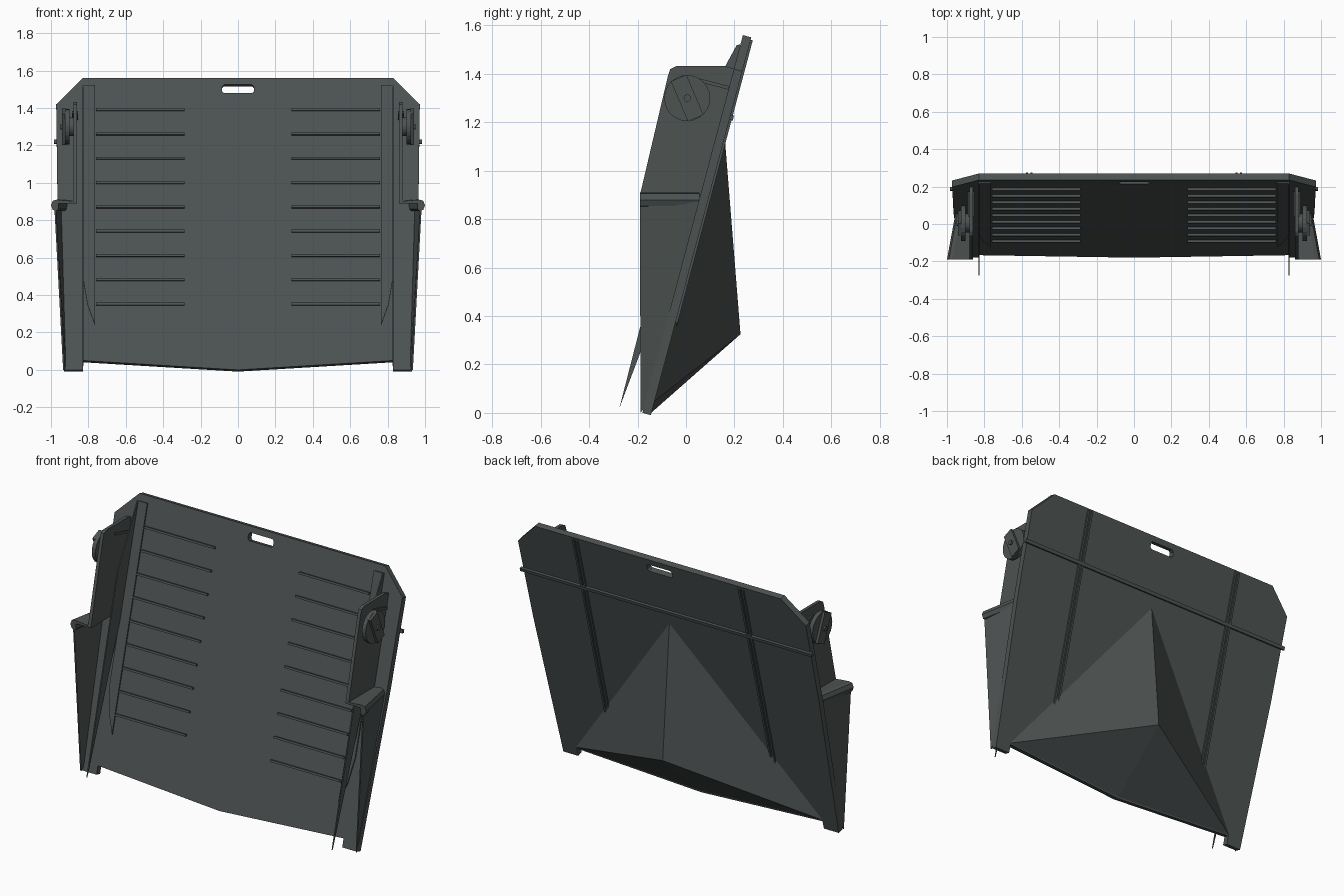
import bpy, bmesh, math
from mathutils import Vector, Matrix

old = bpy.data.objects.get("Cube")
if old:
    bpy.data.objects.remove(old)

paint = bpy.data.materials.new("dark_green_grey")
paint.use_nodes = True
COLOUR = (0.075, 0.087, 0.085, 1)
paint.diffuse_color = COLOUR
paint.node_tree.nodes["Principled BSDF"].inputs["Base Color"].default_value = COLOUR

NORMAL = Vector((0, 1, -0.266)).normalized()


def on_panel(x, z, depth=0.0):
    """Point on the sloping front face, moved backwards by depth."""
    return Vector((x, -0.18 + 0.266 * z, z)) + NORMAL * depth


def finish(name, bm):
    bmesh.ops.recalc_face_normals(bm, faces=bm.faces)
    mesh = bpy.data.meshes.new(name)
    bm.to_mesh(mesh)
    bm.free()
    mesh.materials.append(paint)
    obj = bpy.data.objects.new(name, mesh)
    bpy.context.collection.objects.link(obj)
    return obj


def loft(name, start, end):
    """Solid between two matching outlines."""
    bm = bmesh.new()
    a = [bm.verts.new(p) for p in start]
    b = [bm.verts.new(p) for p in end]
    bm.faces.new(a)
    bm.faces.new(b)
    for i in range(len(a)):
        j = (i + 1) % len(a)
        bm.faces.new((a[i], a[j], b[j], b[i]))
    return finish(name, bm)


def panel_strip(name, outline, d0, d1):
    """Flat piece lying on the sloping panel."""
    return loft(name, [on_panel(x, z, d0) for x, z in outline],
                [on_panel(x, z, d1) for x, z in outline])


def side_plate(name, outline, x0, x1):
    """Flat piece facing sideways, outline given in y and z."""
    return loft(name, [(x0, y, z) for y, z in outline],
                [(x1, y, z) for y, z in outline])


def rect(x0, x1, z0, z1):
    return [(x0, z0), (x1, z0), (x1, z1), (x0, z1)]


def disc(name, centre, radius, x0, x1, sides=24):
    ring = [(centre[0] + radius * math.cos(math.tau * i / sides),
             centre[1] + radius * math.sin(math.tau * i / sides)) for i in range(sides)]
    return side_plate(name, ring, x0, x1)


# Main sloping panel with a hand slot
half = [(0.83, 0.05), (0.83, 0.0), (0.93, 0.0), (0.965, 0.9), (0.972, 1.42), (0.83, 1.56)]
outline = [(0, 0)] + half + [(-x, z) for x, z in reversed(half)]
slot = [(-0.085, 1.49), (-0.075, 1.48), (0.075, 1.48), (0.085, 1.49),
        (0.085, 1.515), (0.075, 1.525), (-0.075, 1.525), (-0.085, 1.515)]
bm = bmesh.new()
edges = []
for loop in (outline, slot):
    vs = [bm.verts.new(on_panel(x, z)) for x, z in loop]
    edges += [bm.edges.new((vs[i], vs[(i + 1) % len(vs)])) for i in range(len(vs))]
bmesh.ops.triangle_fill(bm, edges=edges, use_beauty=True)
ext = bmesh.ops.extrude_face_region(bm, geom=bm.faces[:], use_keep_orig=True)
bmesh.ops.translate(bm, vec=NORMAL * 0.036,
                    verts=[g for g in ext["geom"] if isinstance(g, bmesh.types.BMVert)])
finish("main_panel", bm)

# Pyramid-shaped wedge on the back
bm = bmesh.new()
top = bm.verts.new(on_panel(0, 1.15, 0.035))
peak = bm.verts.new((0, 0.225, 0.325))
keel = bm.verts.new(on_panel(0, 0.008, 0.034))
for s in (-1, 1):
    corner = bm.verts.new(on_panel(s * 0.84, 0.055, 0.034))
    bm.faces.new((top, peak, corner))
    bm.faces.new((peak, keel, corner))
    bm.faces.new((top, corner, keel))
bmesh.ops.delete(bm, geom=[f for f in bm.faces if peak not in f.verts], context="FACES_ONLY")
finish("back_wedge", bm)

# Horizontal strip across the back
panel_strip("back_cross_strip", rect(-0.985, 0.985, 1.22, 1.24), 0.034, 0.05)

for s, side in ((1, "left"), (-1, "right")):
    # Grip ridges on the front
    for i in range(9):
        z = 0.35 + 0.13 * i
        panel_strip(f"{side}_grip_ridge_{i + 1}",
                    rect(s * 0.285, s * 0.76, z - 0.006, z + 0.006), -0.013, 0.002)

    # Long rail: flat flange and tapering upright blade
    panel_strip(f"{side}_rail_flange", [(s * 0.765, 0.24), (s * 0.765, 1.52), (s * 0.83, 1.52),
                                        (s * 0.83, 0.5), (s * 0.805, 0.35)], -0.008, 0.002)
    side_plate(f"{side}_rail_blade", [(0.23, 1.52), (0.21, 1.52), (0.02, 1.17),
                                      (-0.275, 0.02), (0.075, 0.95)], s * 0.825, s * 0.832)

    # Paired ribs on the back
    for k in (0.548, 0.572):
        panel_strip(f"{side}_back_rib", rect(s * (k - 0.006), s * (k + 0.006), 0.37, 1.55), 0.034, 0.045)

    # Upper side plate
    side_plate(f"{side}_upper_plate", [(0.06, 0.9), (-0.19, 0.9), (-0.075, 1.39), (-0.065, 1.42),
                                       (-0.04, 1.432), (0.16, 1.432), (0.205, 1.42)],
               s * 0.86, s * 0.88)
    side_plate(f"{side}_plate_brace", [(0.04, 1.37), (0.04, 1.385), (0.175, 1.35), (0.175, 1.335)],
               s * 0.855, s * 0.888)

    # Rolled ledge, narrowing towards the panel
    ledge = [(0.86, 0.9), (0.97, 0.91), (0.99, 0.905), (1.0, 0.88),
             (0.99, 0.855), (0.97, 0.85), (0.96, 0.86), (0.96, 0.89), (0.86, 0.89)]
    loft(f"{side}_ledge", [(s * x, -0.19, z) for x, z in ledge],
         [(s * (x - 0.045 * (x > 0.9)), 0.055, z) for x, z in ledge])

    # Flared lower side wall
    wall = [(0.982, -0.19, 0.87), (0.935, -0.188, 0.0), (0.928, -0.165, 0.03), (0.952, 0.06, 0.87)]
    loft(f"{side}_lower_wall", [(s * x, y, z) for x, y, z in wall],
         [(s * (x - 0.008), y, z) for x, y, z in wall])

    # Round latch with a slanting strap and pin
    hub = (0.005, 1.3)
    disc(f"{side}_latch_disc", hub, 0.095, s * 0.9, s * 0.925)
    disc(f"{side}_latch_hub", hub, 0.05, s * 0.875, s * 0.905)
    turn = Matrix.Rotation(math.radians(23), 2)
    strap = [turn @ Vector(p) + Vector(hub) for p in rect(-0.035, 0.035, -0.09, 0.09)]
    side_plate(f"{side}_latch_strap", strap, s * 0.92, s * 0.94)
    disc(f"{side}_latch_pin", hub, 0.015, s * 0.93, s * 0.95, 12)
